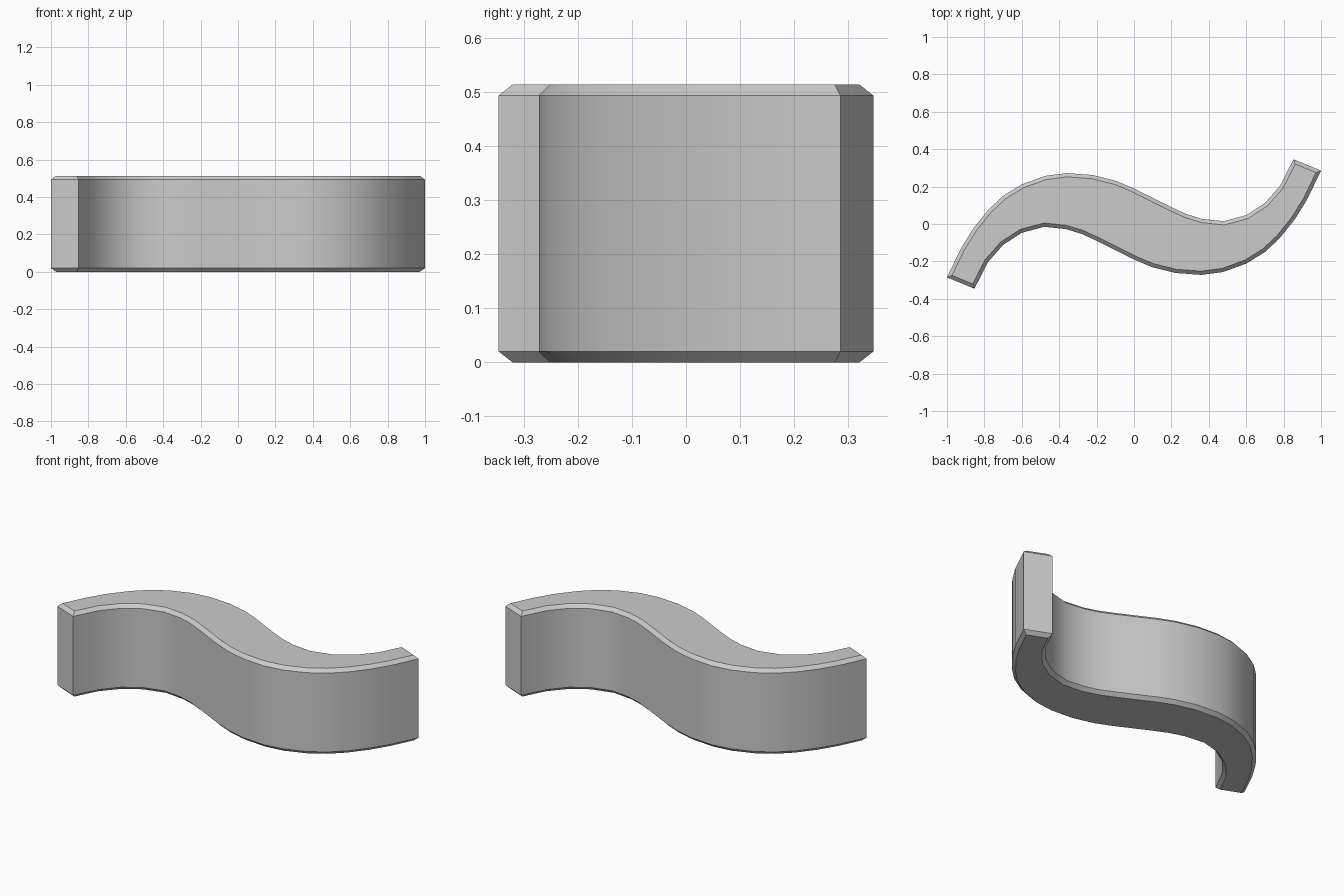
import bpy, bmesh, math

default = bpy.data.objects.get("Cube")
if default:
    bpy.data.objects.remove(default, do_unlink=True)

HEIGHT, CHAMFER = 0.513, 0.02

grey = bpy.data.materials.new("light grey")
grey.use_nodes = True
colour = (0.6, 0.6, 0.6, 1)
grey.diffuse_color = colour
grey.node_tree.nodes["Principled BSDF"].inputs["Base Color"].default_value = colour

# One long side of the wave; the other is the same side turned half a circle
side = [(-1, -.285), (-.925, -.13), (-.86, -.025), (-.78, .075), (-.7, .15),
        (-.6, .212), (-.475, .257), (-.36, .272), (-.222, .262), (-.095, .23),
        (0, .19), (.095, .142), (.2, .09), (.28, .053), (.365, .027),
        (.48, .015), (.6, .047), (.7, .112), (.78, .203), (.853, .346)]
outline = side + [(-x, -y) for x, y in side]

# Extrude the outline, then chamfer the top and bottom rims
bm = bmesh.new()
base = bm.faces.new([bm.verts.new((x, y, 0)) for x, y in outline])
top = bmesh.ops.extrude_face_region(bm, geom=[base], use_keep_orig=True)
bmesh.ops.translate(bm, vec=(0, 0, HEIGHT),
                    verts=[v for v in top["geom"] if isinstance(v, bmesh.types.BMVert)])
bmesh.ops.recalc_face_normals(bm, faces=bm.faces)
rims = [e for e in bm.edges if abs(e.verts[0].co.z - e.verts[1].co.z) < 1e-4]
bmesh.ops.bevel(bm, geom=rims, offset=CHAMFER, segments=1, affect='EDGES')
bmesh.ops.recalc_face_normals(bm, faces=bm.faces)

mesh = bpy.data.meshes.new("wavy_block")
bm.to_mesh(mesh)
bm.free()
mesh.materials.append(grey)
block = bpy.data.objects.new("wavy_block", mesh)
bpy.context.collection.objects.link(block)

# Smooth walls with crisp chamfers and ends
bpy.ops.object.select_all(action='DESELECT')
block.select_set(True)
bpy.context.view_layer.objects.active = block
bpy.ops.object.shade_smooth_by_angle(angle=math.radians(30))
